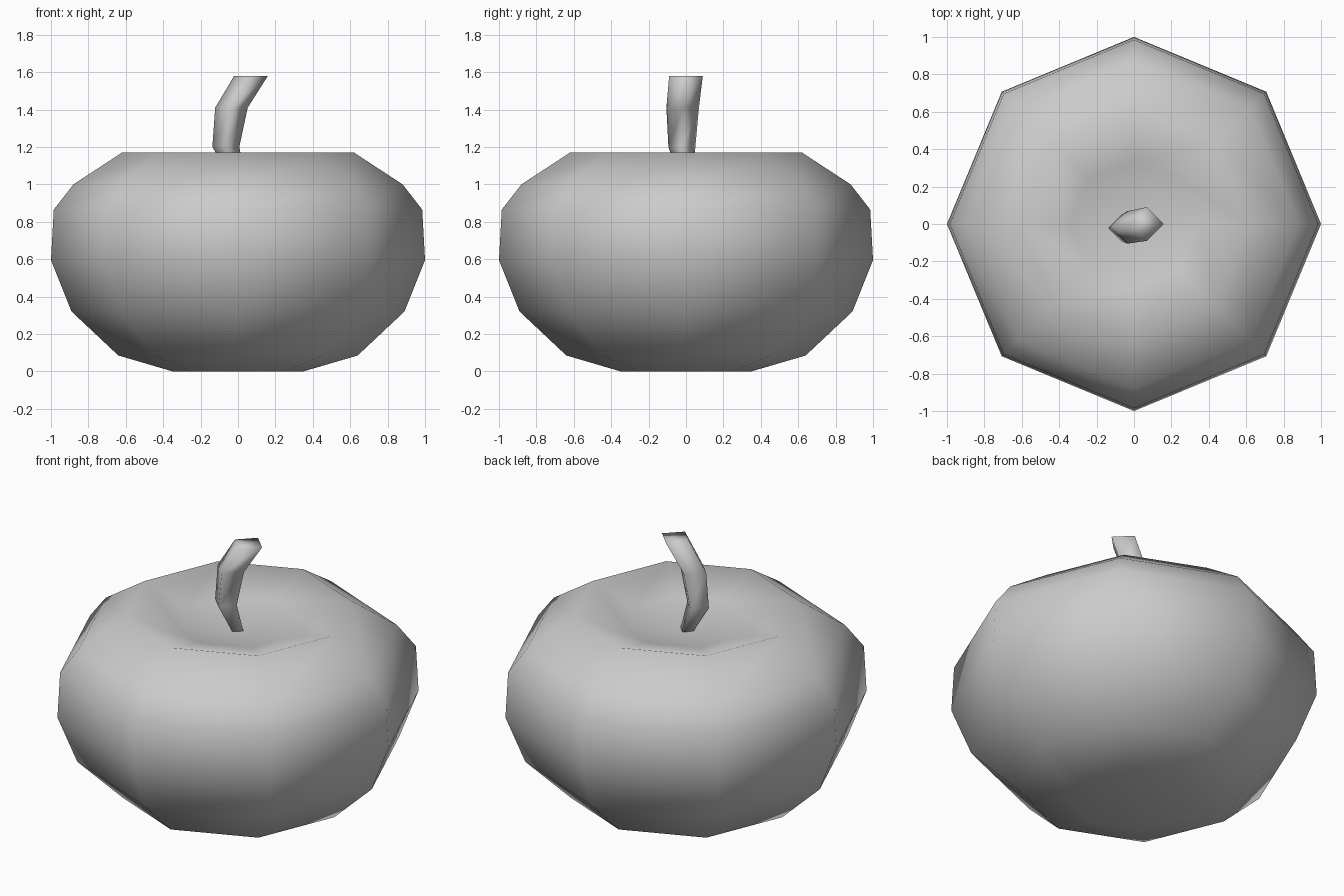
import bpy
from math import sin, cos, tau

if "Cube" in bpy.data.objects:
    bpy.data.objects.remove(bpy.data.objects["Cube"])


def skin_rings(name, rings, sides, bottom_z=None, top_z=None):
    """Skin rings of (cx, cy, z, radius); optional pole points, else flat caps."""
    verts, faces = [], []
    for cx, cy, z, r in rings:
        verts += [(cx + r * cos(tau * i / sides), cy + r * sin(tau * i / sides), z)
                  for i in range(sides)]
    for k in range(len(rings) - 1):
        for i in range(sides):
            j = (i + 1) % sides
            a, b = k * sides, (k + 1) * sides
            faces.append((a + i, a + j, b + j, b + i))
    last = (len(rings) - 1) * sides
    if bottom_z is None:
        faces.append(tuple(reversed(range(sides))))
    else:
        verts.append((0, 0, bottom_z))
        p = len(verts) - 1
        faces += [((i + 1) % sides, i, p) for i in range(sides)]
    if top_z is None:
        faces.append(tuple(last + i for i in range(sides)))
    else:
        verts.append((0, 0, top_z))
        p = len(verts) - 1
        faces += [(last + i, last + (i + 1) % sides, p) for i in range(sides)]
    mesh = bpy.data.meshes.new(name)
    mesh.from_pydata(verts, [], faces)
    mesh.shade_smooth()
    obj = bpy.data.objects.new(name, mesh)
    bpy.context.collection.objects.link(obj)
    return obj


# Squat eight-sided fruit with a dished top
profile = [(0.35, 0.0), (0.64, 0.085), (0.89, 0.32), (1.0, 0.595), (0.985, 0.865),
           (0.88, 1.0), (0.62, 1.17), (0.34, 1.09)]
skin_rings("fruit_body", [(0, 0, z, r) for r, z in profile], 8, bottom_z=0.0, top_z=1.04)

# Bent four-sided stem
skin_rings("stem", [(0.0, 0.0, 1.03, 0.04), (-0.065, -0.022, 1.2, 0.072),
                    (-0.035, -0.018, 1.41, 0.087), (0.07, 0.0, 1.58, 0.09)], 4)
